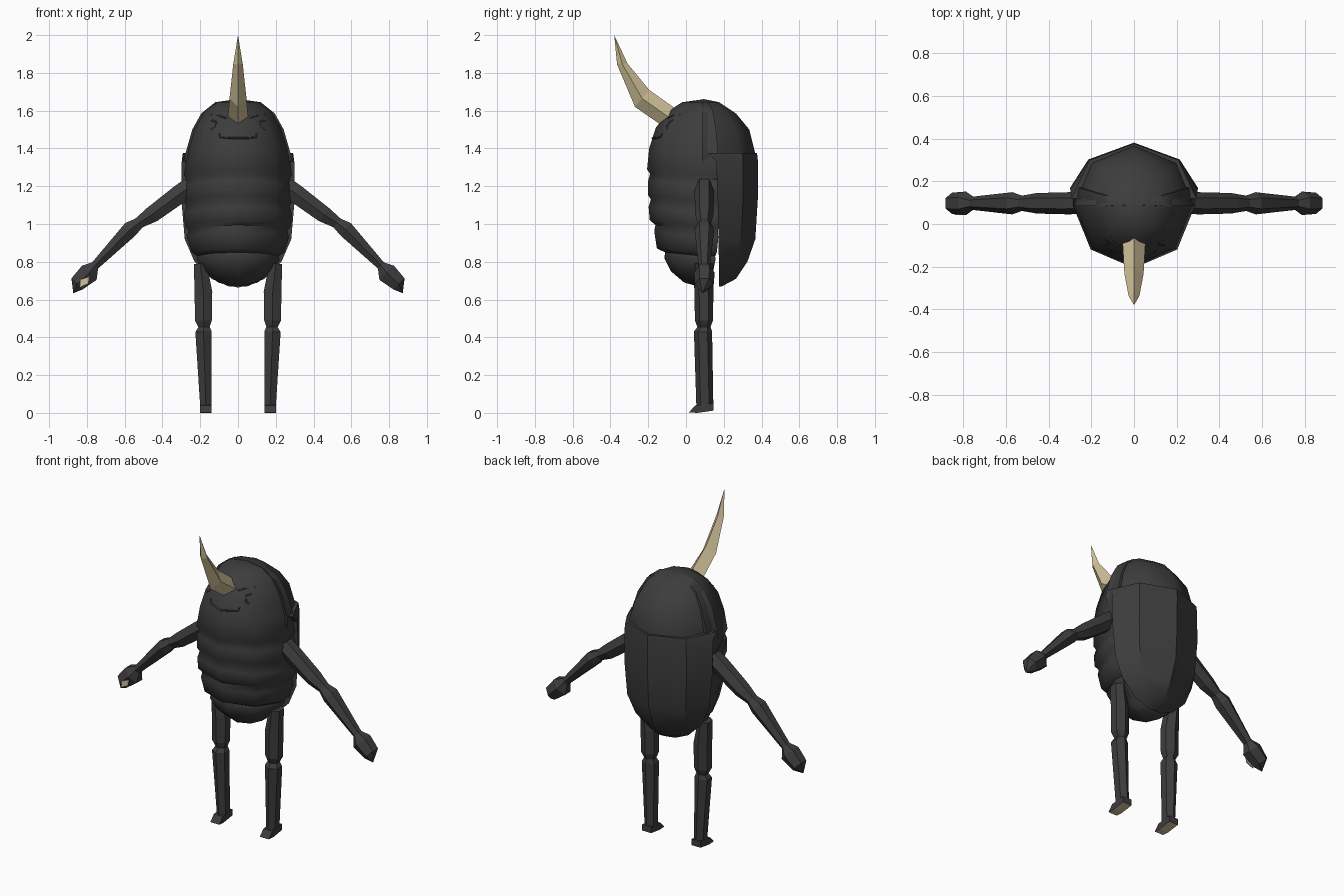
import bpy, bmesh, math
from mathutils import Vector
from mathutils.bvhtree import BVHTree

if "Cube" in bpy.data.objects:
    bpy.data.objects.remove(bpy.data.objects["Cube"])


def material(name, rgb):
    m = bpy.data.materials.new(name)
    m.diffuse_color = (*rgb, 1)
    m.use_nodes = True
    m.node_tree.nodes["Principled BSDF"].inputs["Base Color"].default_value = m.diffuse_color
    return m


DARK = material("charcoal", (0.046, 0.046, 0.046))
TAN = material("horn tan", (0.64, 0.54, 0.32))
CY = 0.09   # depth of the body axis


def loft(name, rings, mat=DARK, smooth=None, mirror=False, start=None, end=None):
    """Skin closed rings; start/end are optional pole points, otherwise flat caps."""
    bm = bmesh.new()
    for side in ((1, -1) if mirror else (1,)):
        def add(p):
            return bm.verts.new((p[0] * side, p[1], p[2]))
        rows = [[add(p) for p in r] for r in rings]
        n = len(rows[0])
        for a, b in zip(rows, rows[1:]):
            for i in range(n):
                bm.faces.new((a[i], a[(i + 1) % n], b[(i + 1) % n], b[i]))
        for row, pole in ((rows[0], start), (rows[-1], end)):
            if pole:
                tip = add(pole)
                for i in range(n):
                    bm.faces.new((row[i], row[(i + 1) % n], tip))
            else:
                bm.faces.new(row)
    bmesh.ops.recalc_face_normals(bm, faces=bm.faces)
    me = bpy.data.meshes.new(name)
    bm.to_mesh(me)
    bm.free()
    me.materials.append(mat)
    if smooth:
        me.shade_smooth()
        me.set_sharp_from_angle(angle=math.radians(smooth))
    ob = bpy.data.objects.new(name, me)
    bpy.context.collection.objects.link(ob)
    return ob


def tube(name, stations, mat=DARK, sides=6, **kw):
    """Limb in the xz plane; stations are (x, y, z, half width, half depth)."""
    pts = [Vector(s[:3]) for s in stations]
    u = (pts[-1] - pts[0]).normalized().cross(Vector((0, 1, 0))).normalized()
    rings = []
    for p, s in zip(pts, stations):
        ring = []
        for i in range(sides):
            a = math.pi / 2 + math.tau * i / sides
            ring.append(p + u * (math.cos(a) * s[3] / 0.87) + Vector((0, math.sin(a) * s[4], 0)))
        rings.append(ring)
    return loft(name, rings, mat, mirror=True, **kw)


# Banded belly and face: (z, half width, depth, droop towards the sides)
belly_rows = [
    (1.645, .11, .11, 0), (1.60, .175, .18, 0), (1.51, .228, .25, 0),
    (1.40, .262, .285, 0), (1.29, .287, .296, .03),
    (1.265, .272, .280, .03), (1.23, .288, .29, .03), (1.155, .287, .292, .035),
    (1.13, .272, .276, .035), (1.09, .285, .288, .035), (1.02, .281, .282, .03),
    (.995, .262, .252, .03), (.96, .27, .258, .03), (.87, .245, .244, .02),
    (.85, .215, .20, .02), (.82, .22, .205, .01), (.75, .18, .17, 0), (.69, .105, .10, 0)]
rings = []
for z, w, d, droop in belly_rows:
    ring = []
    for k in range(5):
        a = math.pi * k / 4
        ring.append((w * math.cos(a), CY - d * math.sin(a), z - droop * (1 - math.sin(a))))
    ring += [(-w * .97, CY + w * .3, z - droop), (w * .97, CY + w * .3, z - droop)]
    rings.append(ring)
belly = loft("belly", rings, smooth=55, start=(0, CY, 1.66), end=(0, CY, .663))

# Rear head dome, a little proud of the face
rings = []
for z, w, d in [(1.645, .12, .09), (1.585, .195, .18), (1.50, .242, .25),
                (1.36, .282, .285), (1.30, .275, .28)]:
    rings.append([(w * math.cos(math.pi * k / 4), CY - .005 + d * math.sin(math.pi * k / 4), z)
                  for k in range(5)])
loft("head_dome", rings, smooth=50, start=(0, CY, 1.662))

# Faceted wing case on the back
rings = []
for z, w, d, front in [(1.375, .292, .286, .12), (1.33, .298, .291, .16), (1.13, .30, .29, .168),
                       (.92, .282, .277, .172), (.80, .23, .235, .174),
                       (.71, .14, .175, .175), (.67, .05, .10, .175)]:
    rings.append([(w, front, z), (w * .715, max(CY + d * .73, front + .004), z), (0, CY + d, z),
                  (-w * .715, max(CY + d * .73, front + .004), z), (-w, front, z)])
loft("wing_case", rings, smooth=28)

# Curved horn with diamond section: lower edge, upper edge, half width
rings = []
for (y0, z0), (y1, z1), w in [((-.10, 1.51), (-.02, 1.59), .05), ((-.14, 1.53), (-.055, 1.61), .053),
                              ((-.27, 1.62), (-.195, 1.71), .045),
                              ((-.365, 1.845), (-.31, 1.85), .025)]:
    ym, zm = (y0 + y1) / 2, (z0 + z1) / 2
    rings.append([(0, y0, z0), (w, ym, zm), (0, y1, z1), (-w, ym, zm)])
loft("horn", rings, TAN, end=(0, -.38, 2.0))

# Arms, hands and legs
Y = .097
tube("arms", [(.25, Y, 1.20, .05, .048), (.30, Y, 1.165, .05, .052), (.455, Y, 1.05, .044, .048),
              (.525, Y, 1.005, .030, .036), (.57, Y, .972, .043, .052), (.765, Y, .772, .022, .03)])
tube("hands", [(.757, Y, .78, .023, .03), (.787, Y, .742, .054, .055), (.852, Y, .683, .042, .05)],
     end=(.872, Y - .01, .634))
tube("legs", [(.20, .095, .79, .034, .048), (.183, .095, .64, .047, .05), (.183, .095, .49, .045, .048),
              (.18, .095, .455, .030, .035), (.183, .09, .43, .043, .048), (.17, .10, .03, .030, .045)])

# Feet with tan soles
profile = [(.015, .003), (.05, .04), (.145, .05), (.145, .012), (.06, 0)]
feet = loft("feet", [[(x, y, z) for y, z in profile] for x in (.14, .202)], mirror=True)
feet.data.materials.append(TAN)
for f in feet.data.polygons:
    f.material_index = int(f.normal.z < -.6)

# Tan palm patch on one hand
px, pz = -.812, .69
loft("palm_patch", [[(px + a, y, pz + b) for a, b in
                     ((-.028, -.028), (-.02, .015), (.025, .03), (.02, -.005))]
                    for y in (.043, .05)], TAN)

# Raised lines of the face, laid on the belly surface
tree = BVHTree.FromPolygons([v.co for v in belly.data.vertices],
                            [p.vertices[:] for p in belly.data.polygons])


def face_line(name, points):
    cu = bpy.data.curves.new(name, 'CURVE')
    cu.dimensions = '3D'
    cu.bevel_depth = .005
    cu.bevel_resolution = 1
    sp = cu.splines.new('POLY')
    sp.points.add(len(points) - 1)
    for q, (x, z) in zip(sp.points, points):
        hit = tree.ray_cast(Vector((x, -1, z)), Vector((0, 1, 0)))[0]
        q.co = (*(hit or Vector((x, 0, z))), 1)
    cu.materials.append(DARK)
    bpy.context.collection.objects.link(bpy.data.objects.new(name, cu))


for s, side in ((1, "left"), (-1, "right")):
    face_line(side + "_brow", [(s * .06, 1.56), (s * .10, 1.575), (s * .14, 1.58)])
    face_line(side + "_eye", [(s * .14, 1.55), (s * .115, 1.54), (s * .125, 1.515), (s * .145, 1.50)])
face_line("mouth", [(-.10, 1.48), (-.095, 1.46), (-.05, 1.455), (0, 1.455),
                    (.05, 1.455), (.095, 1.46), (.10, 1.48)])
